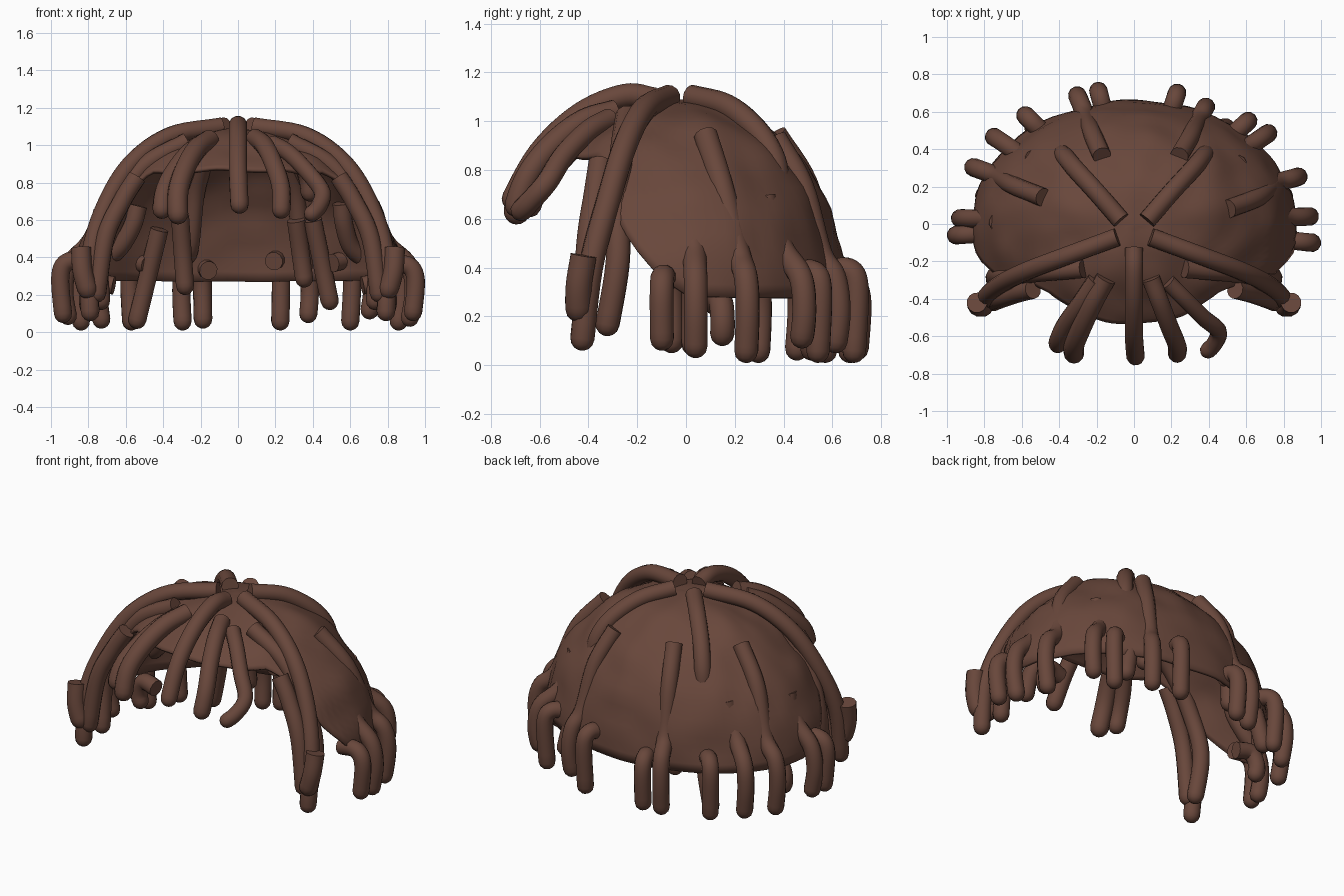
import bpy, bmesh, math
from mathutils import Vector, noise

if "Cube" in bpy.data.objects:
    bpy.data.objects.remove(bpy.data.objects["Cube"], do_unlink=True)

hair = bpy.data.materials.new("dark_brown_hair")
hair.use_nodes = True
BROWN = (0.14, 0.063, 0.044, 1)
hair.diffuse_color = BROWN
hair.node_tree.nodes["Principled BSDF"].inputs["Base Color"].default_value = BROWN

BASE, HEIGHT = 0.27, 0.82
WIDTH, BACK, FRONT = 0.87, 0.66, 0.8


def finish(name, bm, angle):
    bmesh.ops.recalc_face_normals(bm, faces=bm.faces)
    mesh = bpy.data.meshes.new(name)
    bm.to_mesh(mesh)
    bm.free()
    ob = bpy.data.objects.new(name, mesh)
    bpy.context.collection.objects.link(ob)
    mesh.materials.append(hair)
    bpy.ops.object.select_all(action="DESELECT")
    ob.select_set(True)
    bpy.context.view_layer.objects.active = ob
    bpy.ops.object.shade_smooth_by_angle(angle=math.radians(angle))
    return ob


def dome(phi, theta, lift=0.0):
    """Point on the scalp; phi runs from the front, theta from the crown."""
    c = -math.cos(phi)
    depth = BACK if c > 0 else FRONT
    s = math.sin(theta)
    return Vector(((WIDTH + lift) * s * math.sin(phi), (depth + lift) * s * c,
                   BASE + (HEIGHT + lift) * math.cos(theta)))


def polar(x, y):
    """Scalp angles above a ground position."""
    u, v = x / WIDTH, y / (BACK if y > 0 else FRONT)
    return math.atan2(u, -v), math.asin(min(1, math.hypot(u, v)))


# Hairline height for angles measured from the front
HAIRLINE = [(0, .88), (50, .86), (59, .8), (64, .66), (73, .5), (82, .36), (91, .28), (181, .27)]


def rim_theta(phi):
    d = abs(math.degrees(math.remainder(phi, math.tau)))
    for (a, za), (b, zb) in zip(HAIRLINE, HAIRLINE[1:]):
        if a <= d <= b:
            return math.acos((za + (zb - za) * (d - a) / (b - a) - BASE) / HEIGHT)


# Scalp cap: lumpy shell with the face left open
def build_cap(around=96, down=24):
    bm = bmesh.new()
    crown = bm.verts.new(dome(0, 0))
    rings = []
    for j in range(1, down + 1):
        ring = []
        for i in range(around):
            phi = math.tau * i / around
            p = dome(phi, rim_theta(phi) * j / down)
            p *= 1 + 0.02 * noise.noise(p * 6)
            ring.append(bm.verts.new(p))
        rings.append(ring)
    for i in range(around):
        k = (i + 1) % around
        bm.faces.new((crown, rings[0][i], rings[0][k]))
        for a, b in zip(rings, rings[1:]):
            bm.faces.new((a[i], b[i], b[k], a[k]))
    cap = finish("scalp_cap", bm, 40)
    shell = cap.modifiers.new("shell", "SOLIDIFY")
    shell.thickness = 0.02
    shell.offset = -1


def spline(pts, steps=6):
    """Catmull-Rom curve through the points."""
    pts = [Vector(p) for p in pts]
    ext = [2 * pts[0] - pts[1]] + pts + [2 * pts[-1] - pts[-2]]
    out = []
    for a, b, c, d in zip(ext, ext[1:], ext[2:], ext[3:]):
        for k in range(steps):
            t = k / steps
            out.append(0.5 * (2 * b + (c - a) * t + (2 * a - 5 * b + 4 * c - d) * t ** 2
                              + (3 * b - a - 3 * c + d) * t ** 3))
    return out + [pts[-1]]


def lock(name, pts, r=0.05, sides=12):
    """Rope of hair: blunt root, rounded tip."""
    path = spline(pts)
    radii = [r] * len(path)
    tip, way = path[-1], (path[-1] - path[-2]).normalized()
    path[-1] = tip - way * r
    while len(path) > 2 and (path[-1] - path[-2]).dot(way) < 0.01:
        path.pop(-2)
        radii.pop()
    for a in (30, 55, 75, 88):
        a = math.radians(a)
        path.append(tip - way * r * (1 - math.sin(a)))
        radii.append(r * math.cos(a))
    bm = bmesh.new()
    rings, side = [], None
    for i, p in enumerate(path):
        t = (path[min(i + 1, len(path) - 1)] - path[max(i - 1, 0)]).normalized()
        side = (side - t * side.dot(t)).normalized() if side else t.orthogonal().normalized()
        other = t.cross(side)
        rings.append([bm.verts.new(p + radii[i] * (side * math.cos(a) + other * math.sin(a)))
                      for a in (math.tau * k / sides for k in range(sides))])
    for a, b in zip(rings, rings[1:]):
        for k in range(sides):
            n = (k + 1) % sides
            bm.faces.new((a[k], a[n], b[n], b[k]))
    bm.faces.new(rings[0])
    bm.faces.new(rings[-1])
    finish(name, bm, 50)


build_cap()

# Fringe locks arching over the face
lock("fringe_middle", [(0, -.13, 1.09), (0, -.25, 1.105), (0, -.43, 1.03), (0, -.6, .87), (.01, -.73, .64)])
lock("fringe_left", [(.09, -.29, 1.04), (.14, -.42, 1.0), (.19, -.55, .9), (.23, -.65, .77), (.23, -.71, .61)])
lock("fringe_left_curled", [(.18, -.31, 1.01), (.27, -.4, .96), (.37, -.5, .86), (.45, -.57, .75),
                            (.43, -.64, .67), (.37, -.7, .61)], .045)
lock("fringe_right", [(-.15, -.29, 1.03), (-.22, -.42, .98), (-.28, -.55, .88), (-.32, -.65, .75), (-.32, -.71, .58)], .055)
lock("fringe_right_outer", [(-.2, -.3, 1.01), (-.28, -.42, .94), (-.36, -.53, .83), (-.4, -.61, .73), (-.41, -.66, .61)])

# Long locks framing the face on both sides
for side, s in (("left", 1), ("right", -1)):
    lock("temple_long_" + side, [(s * .09, -.07, 1.1), (s * .36, -.17, 1.05), (s * .57, -.25, .9),
                                 (s * .71, -.32, .67), (s * .79, -.39, .4), (s * .79, -.43, .06)])
    lock("temple_front_" + side, [(s * .54, -.35, .83), (s * .62, -.37, .7), (s * .71, -.4, .5), (s * .76, -.42, .16)])
    lock("temple_inner_" + side, [(s * .27, -.24, 1.02), (s * .5, -.26, .89), (s * .66, -.28, .67),
                                  (s * .74, -.28, .42), (s * .73, -.33, .12)])
    lock("temple_end_" + side, [(s * .84, -.42, .45), (s * .83, -.44, .32), (s * .79, -.44, .18)], .055)

# Crown locks running back over the scalp
for side, s in (("left", 1), ("right", -1)):
    lock("crown_back_" + side, [(s * .07, .02, 1.1), (s * .2, .17, 1.06), (s * .31, .29, .96),
                                (s * .37, .36, .84), (s * .39, .38, .7)])

# Scalp locks: root position, tip position, tip height; they sink flush midway
LOCKS = [(-.17, .36, -.3, .68, .01), (.24, .36, .38, .62, .05), (-.48, .14, -.85, .3, .01),
         (.5, .08, .87, .25, .01), (-.56, .37, -.74, .46, .02), (-.76, .01, -.92, .03, .04),
         (.75, .02, .93, .04, .03), (.58, .34, .71, .48, .07)]
for n, (x0, y0, x1, y1, tip) in enumerate(LOCKS):
    phi, theta = polar(x0, y0)
    turn = polar(x1, y1)[0] - phi
    end = math.radians(76)
    root = .01 if theta < 0.9 else -.04
    pts = [dome(phi + turn * f, theta + (end - theta) * f, lift)
           for f, lift in ((0, root), (.45, root - .025), (1, -.035))]
    pts += [(x1 * .98, y1 * .98, .36), (x1 * 1.01, y1 * 1.01, .22), (x1 * .98, y1 * .98, tip)]
    lock("scalp_lock_%d" % n, pts)

# Short hooked locks hanging round the lower edge: position, top, tip height
SHORT = [(.95, -.1, .42, .06), (.61, .55, .44, .01), (.23, .7, .45, .01), (.8, .15, .32, .08),
         (-.95, -.06, .44, .05), (-.58, .58, .43, .01), (-.19, .71, .4, .02), (-.8, .15, .32, .08)]
for n, (x, y, top, tip) in enumerate(SHORT):
    lock("edge_lock_%d" % n, [(x * .83, y * .83, top - .07), (x * .95, y * .95, top - .06),
                              (x, y, top - .14), (x * .98, y * .98, tip)])

# Locks tucked inside the back of the cap
for n, (x, top, lean, tip) in enumerate([(-.31, .62, .03, .2), (.31, .6, .05, .24), (.4, .6, .1, .12), (-.42, .55, -.13, .02)]):
    lock("inner_lock_%d" % n, [(x, .45, top), (x + lean * .5, .5, top * .5 + tip * .5), (x + lean, .52, tip)])
